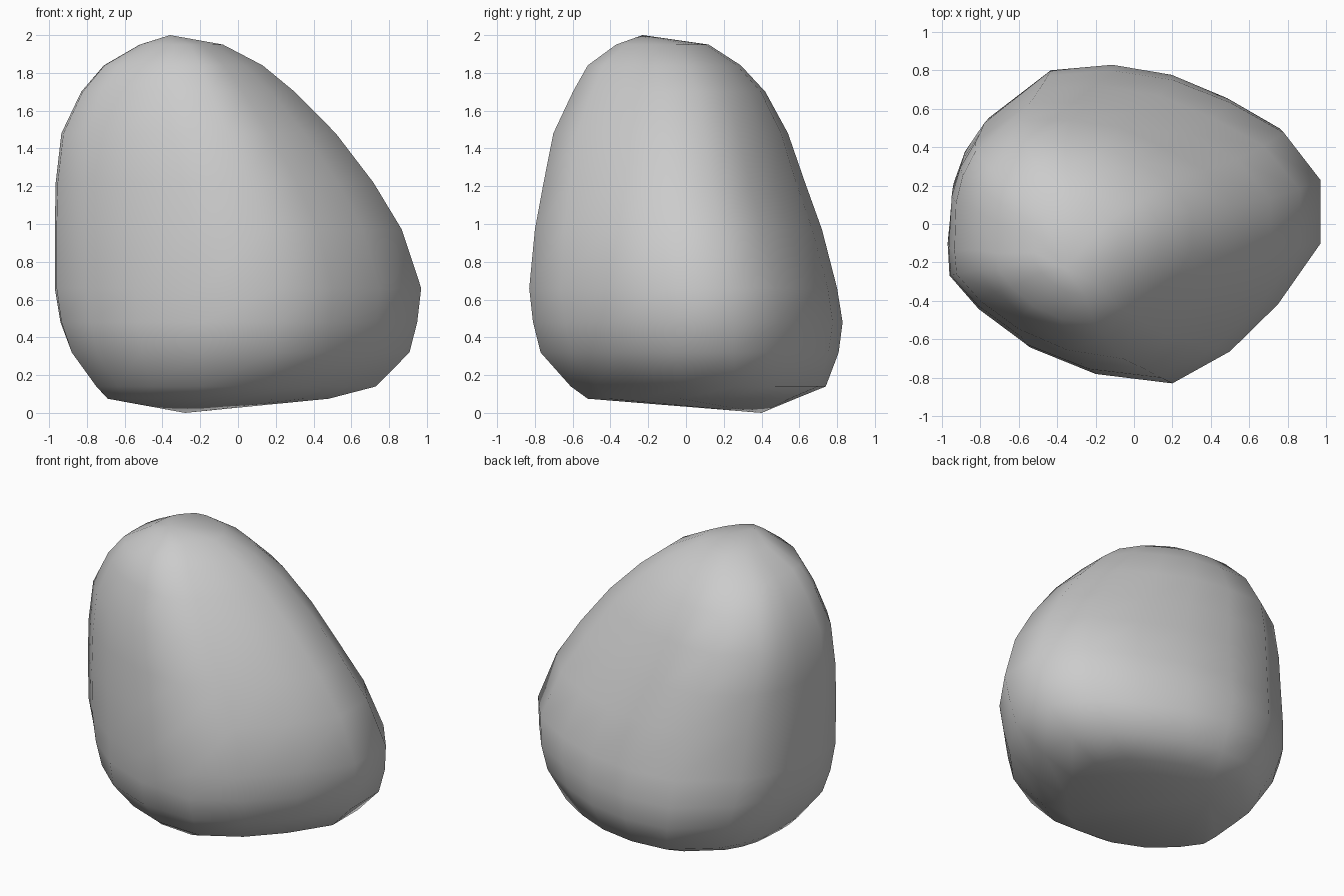
import bpy, bmesh
from mathutils import Vector

# Plan outline of the boulder at its widest (x, y)
outline = [(0.97, -0.09), (0.97, 0.25), (0.78, 0.5), (0.5, 0.66), (0.2, 0.78),
           (-0.12, 0.83), (-0.45, 0.8), (-0.78, 0.55), (-0.88, 0.4),
           (-0.94, 0.23), (-0.97, -0.08), (-0.96, -0.25), (-0.8, -0.44),
           (-0.54, -0.64), (-0.2, -0.78), (0.2, -0.83), (0.5, -0.66), (0.75, -0.41)]

# Extents of each level: z, left, right, front, back,
# then how far the front-left, back-left and back-right corners swell
levels = [(0.075, -0.69, 0.48, -0.52, 0.58, 0.02, 0, 0),
          (0.14, -0.75, 0.73, -0.61, 0.74, 0.05, 0, 0),
          (0.32, -0.88, 0.91, -0.77, 0.81, 0.05, 0, -0.02),
          (0.48, -0.94, 0.95, -0.81, 0.83, 0.02, 0, -0.01),
          (0.66, -0.97, 0.97, -0.83, 0.80, 0, 0, 0),
          (0.97, -0.97, 0.87, -0.80, 0.72, 0, 0.02, -0.02),
          (1.22, -0.965, 0.72, -0.755, 0.63, -0.01, 0.05, -0.03),
          (1.48, -0.935, 0.52, -0.705, 0.54, -0.02, 0.07, -0.02),
          (1.70, -0.83, 0.30, -0.60, 0.42, -0.01, 0.06, 0),
          (1.84, -0.71, 0.13, -0.52, 0.29, 0, 0.03, 0),
          (1.95, -0.52, -0.08, -0.37, 0.12, 0, 0, 0)]
corners = [Vector(c).normalized() for c in ((-0.6, -0.8), (-0.6, 0.8), (0.7, 0.7))]

bm = bmesh.new()


def ring(z, left, right, front, back, *swell):
    loop = []
    for x, y in outline:
        n = Vector((x, y)).normalized()
        p = Vector(((left + right) / 2 + x / 0.97 * (right - left) / 2,
                    (front + back) / 2 + y / 0.83 * (back - front) / 2))
        for c, s in zip(corners, swell):
            p += c * s * max(0, c.dot(n)) ** 4
        loop.append(bm.verts.new((min(max(p.x, left), right),
                                  min(max(p.y, front), back), z)))
    return loop


def cap(loop, pole):
    v = bm.verts.new(pole)
    for i in range(len(loop)):
        bm.faces.new((loop[i - 1], loop[i], v))


# Skin the levels and close both ends
rings = [ring(*lv) for lv in levels]
for a, b in zip(rings, rings[1:]):
    for i in range(len(a)):
        bm.faces.new((a[i - 1], a[i], b[i], b[i - 1]))
cap(rings[-1], (-0.36, -0.23, 2.0))
cap(rings[0], (-0.28, 0.40, 0.0))
bmesh.ops.recalc_face_normals(bm, faces=bm.faces)

mesh = bpy.data.meshes.new("boulder")
bm.to_mesh(mesh)
bm.free()
for p in mesh.polygons:
    p.use_smooth = True
boulder = bpy.data.objects.new("boulder", mesh)
bpy.context.collection.objects.link(boulder)
